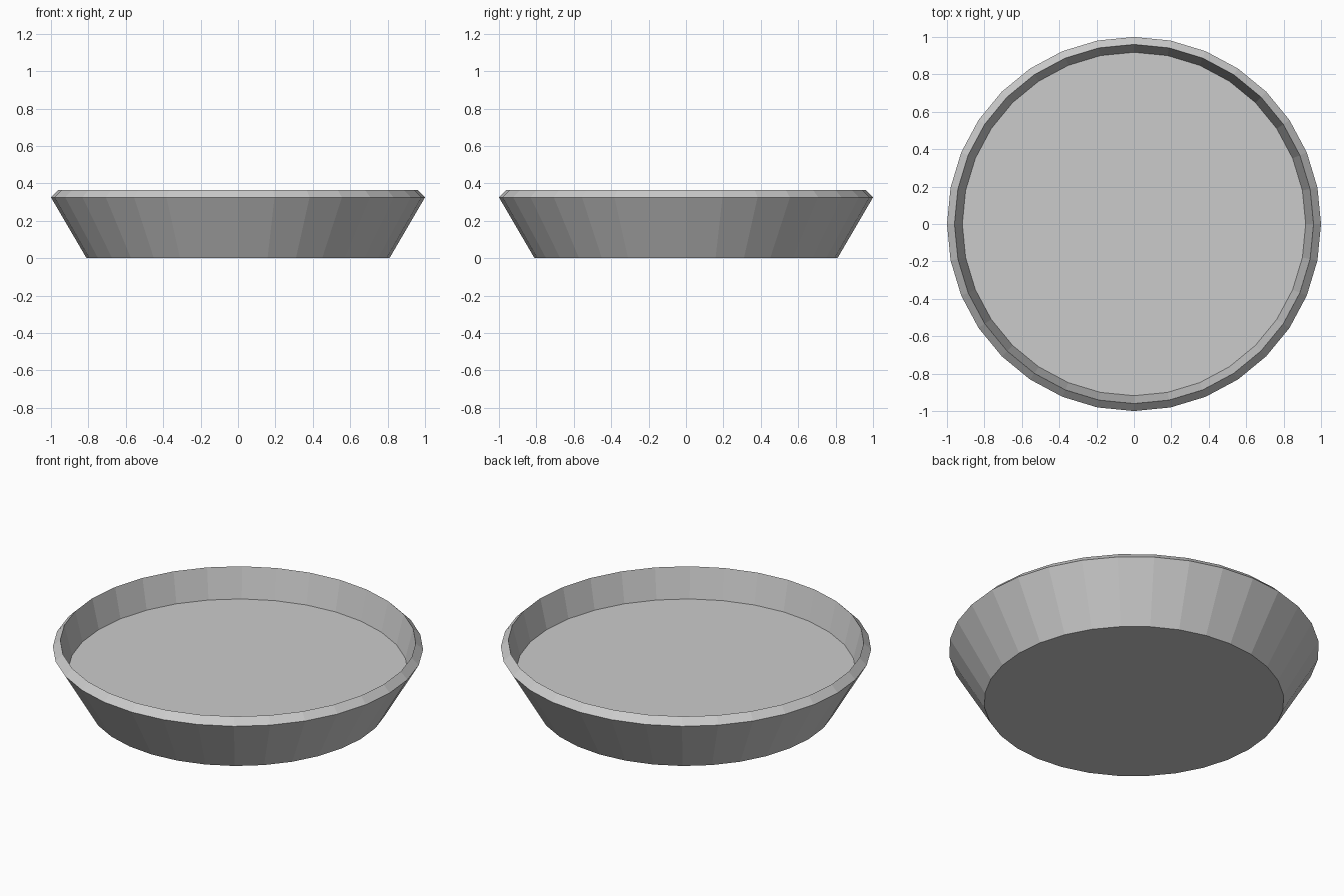
import bpy
import bmesh
from math import cos, sin, tau

if "Cube" in bpy.data.objects:
    bpy.data.objects.remove(bpy.data.objects["Cube"])

SIDES = 32

# Profile (radius, height): base edge, widest edge, rim top, inner floor edge
PROFILE = [(0.81, 0.0), (1.0, 0.325), (0.96, 0.365), (0.918, 0.19)]

bm = bmesh.new()
rings = [[bm.verts.new((r * cos(tau * i / SIDES), r * sin(tau * i / SIDES), z))
          for i in range(SIDES)] for r, z in PROFILE]

# Outer wall, bevelled lip and inner wall
for low, high in zip(rings, rings[1:]):
    for i in range(SIDES):
        j = (i + 1) % SIDES
        bm.faces.new((low[i], low[j], high[j], high[i]))

# Underside and raised inner floor
bm.faces.new(rings[0][::-1])
bm.faces.new(rings[-1])

mesh = bpy.data.meshes.new("round_dish")
bm.to_mesh(mesh)
bm.free()
dish = bpy.data.objects.new("round_dish", mesh)
bpy.context.collection.objects.link(dish)
